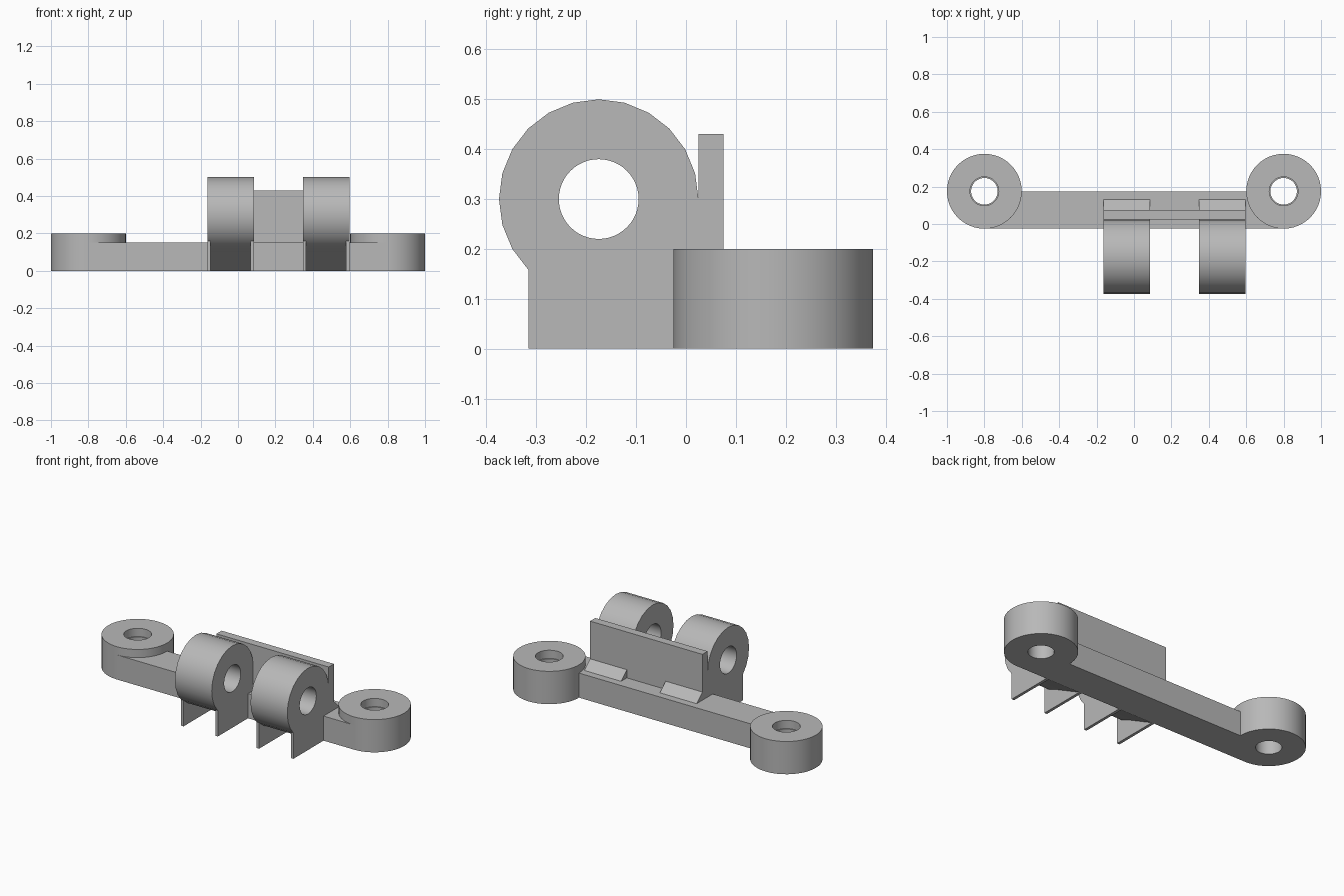
import bpy, bmesh
from math import sin, cos, radians
from mathutils import Matrix

cube = bpy.data.objects.get("Cube")
if cube:
    bpy.data.objects.remove(cube, do_unlink=True)

grey = bpy.data.materials.new("plain grey")
grey.use_nodes = True
grey.diffuse_color = (0.48, 0.48, 0.48, 1)
grey.node_tree.nodes["Principled BSDF"].inputs["Base Color"].default_value = grey.diffuse_color

# Local axes (u, v, depth) mapped to the world
ALONG_Z = Matrix.Identity(4)
ALONG_X = Matrix(((0, 0, 1, 0), (1, 0, 0, 0), (0, 1, 0, 0), (0, 0, 0, 1)))


def arc(cx, cy, r, start=0, end=360, steps=48):
    """Points on an arc; a full circle leaves out the repeated last point."""
    count = steps if end - start == 360 else steps + 1
    angles = [radians(start + (end - start) * i / steps) for i in range(count)]
    return [(cx + r * cos(a), cy + r * sin(a)) for a in angles]


def extrude(name, loops, low, high, axes):
    """Solid from an outline and optional holes, between two depths."""
    curve = bpy.data.curves.new(name, "CURVE")
    curve.dimensions = "2D"
    curve.fill_mode = "BOTH"
    curve.extrude = (high - low) / 2
    for loop in loops:
        spline = curve.splines.new("POLY")
        spline.points.add(len(loop) - 1)
        for point, (u, v) in zip(spline.points, loop):
            point.co = (u, v, 0, 1)
        spline.use_cyclic_u = True
    temp = bpy.data.objects.new(name + " profile", curve)
    bpy.context.collection.objects.link(temp)
    bpy.context.view_layer.update()
    graph = bpy.context.evaluated_depsgraph_get()
    mesh = bpy.data.meshes.new_from_object(temp.evaluated_get(graph))
    bpy.data.objects.remove(temp, do_unlink=True)

    bm = bmesh.new()
    bm.from_mesh(mesh)
    bmesh.ops.remove_doubles(bm, verts=bm.verts, dist=0.0001)
    bm.transform(axes @ Matrix.Translation((0, 0, (low + high) / 2)))
    bmesh.ops.recalc_face_normals(bm, faces=bm.faces)
    bm.to_mesh(mesh)
    bm.free()
    mesh.materials.clear()
    mesh.materials.append(grey)
    obj = bpy.data.objects.new(name, mesh)
    bpy.context.collection.objects.link(obj)
    bpy.ops.object.select_all(action="DESELECT")
    obj.select_set(True)
    bpy.context.view_layer.objects.active = obj
    bpy.ops.object.shade_smooth_by_angle(angle=radians(30))
    return obj


# Base bar, notched at the back corners to clear the screw holes
right_end = arc(0.8, 0.175, 0.1, 180, 270, 12) + [(0.8, -0.025)]
left_end = [(-x, y) for x, y in reversed(right_end)]
extrude("base_bar", [right_end + left_end], 0, 0.15, ALONG_Z)

# Screw bosses with a slightly narrower lower bore
for side, x in (("right", -0.8), ("left", 0.8)):
    extrude(side + "_boss", [arc(x, 0.175, 0.2), arc(x, 0.175, 0.077)], 0, 0.2, ALONG_Z)
    extrude(side + "_bore_sleeve", [arc(x, 0.175, 0.11), arc(x, 0.175, 0.071)],
            0, 0.15, ALONG_Z)

# Hinge knuckles: barrel, sloped underside and rear wedge in one profile
knuckle = arc(-0.175, 0.3, 0.2, 0, 255, 17)
knuckle += [(-0.025, 0), (0.1, 0.02), (0.13, 0.15), (0.075, 0.2), (0.025, 0.2)]
fin = [(-0.316, 0), (0, 0), (0, 0.2), (-0.2, 0.2), (-0.316, 0.159)]
fin_thickness = 0.017
for side, low in (("right", -0.163), ("left", 0.347)):
    high = low + 0.248
    extrude(side + "_knuckle", [knuckle, arc(-0.175, 0.3, 0.08)], low, high, ALONG_X)
    # Thin support fins under each end of the barrel
    extrude(side + "_outer_fin", [fin], low, low + fin_thickness, ALONG_X)
    extrude(side + "_inner_fin", [fin], high - fin_thickness, high, ALONG_X)

# Upright wall behind the knuckles
wall = [(0.025, 0.1), (0.075, 0.1), (0.075, 0.43), (0.025, 0.43)]
extrude("back_wall", [wall], -0.163, 0.595, ALONG_X)
